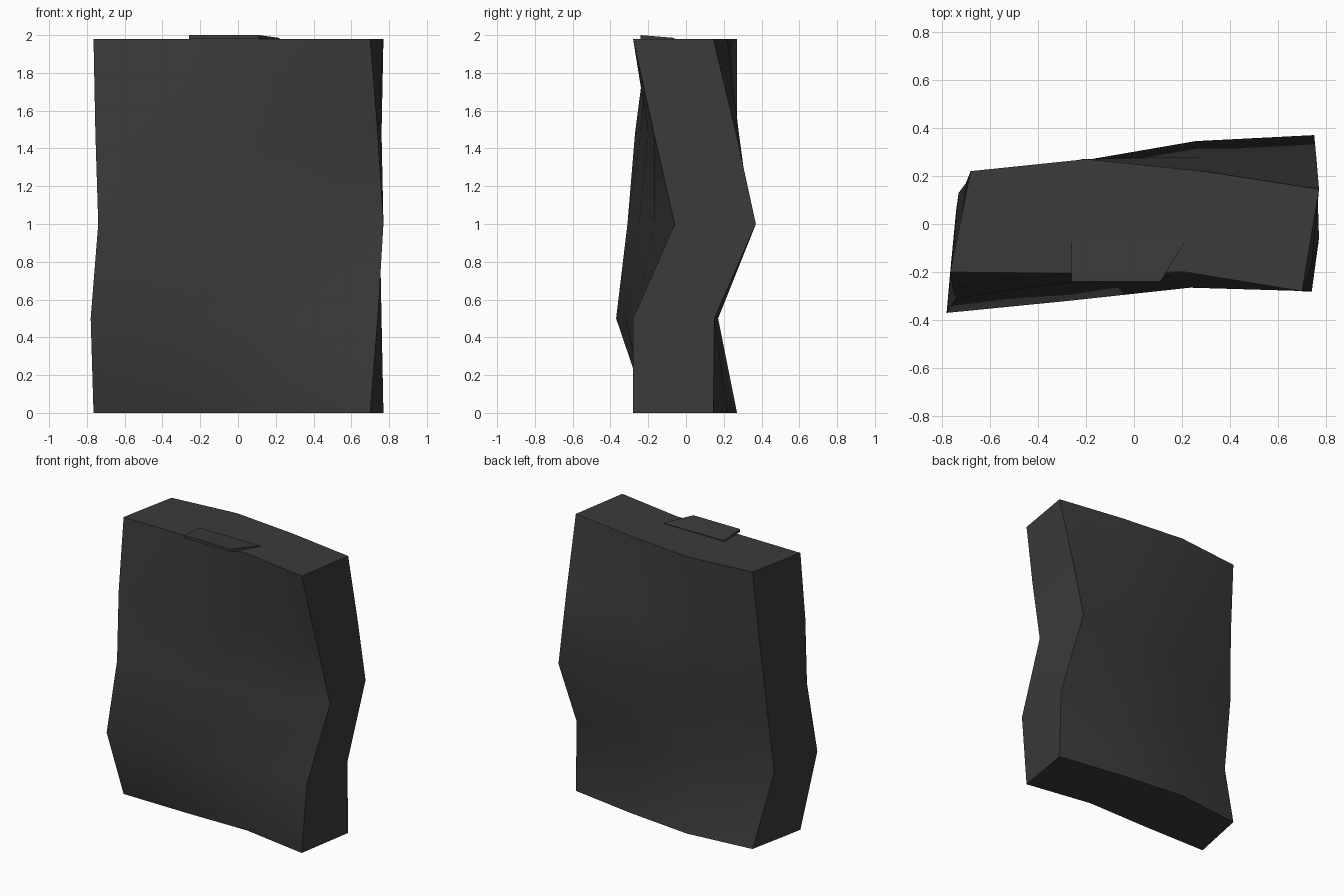
import bpy
import bmesh
import math

default_cube = bpy.data.objects.get("Cube")
if default_cube:
    bpy.data.objects.remove(default_cube, do_unlink=True)

# One dark stone colour for everything
stone_colour = (0.043, 0.043, 0.043, 1.0)
stone = bpy.data.materials.new("dark_stone")
stone.use_nodes = True
stone.diffuse_color = stone_colour
shader = stone.node_tree.nodes["Principled BSDF"]
shader.inputs["Base Color"].default_value = stone_colour
shader.inputs["Roughness"].default_value = 0.8

# Row heights, then for each row the left x, right x and the depth of each column
heights = [0, 0.5, 1, 1.48, 1.98]
front_end = (-0.765, 0.70, [-0.20, -0.205, -0.20, -0.28])
front_rows = [
    front_end,
    (-0.78, 0.74, [-0.37, -0.32, -0.265, -0.28]),
    (-0.74, 0.77, [-0.31, -0.25, -0.17, -0.06]),
    (-0.755, 0.74, [-0.27, -0.24, -0.20, -0.17]),
    front_end,
]
back_end = (-0.68, 0.77, [0.22, 0.27, 0.22, 0.145])
back_rows = [
    back_end,
    (-0.74, 0.76, [0.06, 0.15, 0.17, 0.15]),
    (-0.73, 0.75, [0.13, 0.26, 0.345, 0.37]),
    (-0.70, 0.76, [0.17, 0.27, 0.28, 0.265]),
    back_end,
]


def add_grid(bm, rows):
    """Lay out one wavy sheet of vertices, row by row."""
    grid = []
    for height, (left, right, depths) in zip(heights, rows):
        last = len(depths) - 1
        grid.append([
            bm.verts.new((left + (right - left) * i / last, depth, height))
            for i, depth in enumerate(depths)
        ])
    return grid


def bridge(bm, first, second):
    """Fill the strip of quads between two equal rows of vertices."""
    for i in range(len(first) - 1):
        bm.faces.new((first[i], first[i + 1], second[i + 1], second[i]))


def finish(bm, name, smooth_angle):
    mesh = bpy.data.meshes.new(name)
    bm.to_mesh(mesh)
    bm.free()
    mesh.materials.append(stone)
    part = bpy.data.objects.new(name, mesh)
    bpy.context.collection.objects.link(part)
    bpy.ops.object.select_all(action="DESELECT")
    part.select_set(True)
    bpy.context.view_layer.objects.active = part
    bpy.ops.object.shade_smooth_by_angle(angle=math.radians(smooth_angle))
    return part


# Slab: front and back sheets joined around their borders
bm = bmesh.new()
front = add_grid(bm, front_rows)
back = add_grid(bm, back_rows)
for sheet in (front, back):
    for lower, upper in zip(sheet, sheet[1:]):
        bridge(bm, lower, upper)
for row in (0, -1):
    bridge(bm, front[row], back[row])
for column in (0, -1):
    bridge(bm, [r[column] for r in front], [r[column] for r in back])
bmesh.ops.recalc_face_normals(bm, faces=bm.faces)
finish(bm, "stone_slab", 35)

# Lip: shallow wedge on the top that rises to the front and overhangs it
bm = bmesh.new()
outline = [(-0.26, -0.24, 2), (0.11, -0.24, 2), (0.22, -0.06, 1.985), (-0.26, -0.06, 1.985)]
top = [bm.verts.new(p) for p in outline]
base = [bm.verts.new((x, y, heights[-1])) for x, y, z in outline]
bm.faces.new(top)
bm.faces.new(base)
bridge(bm, top + top[:1], base + base[:1])
bmesh.ops.recalc_face_normals(bm, faces=bm.faces)
finish(bm, "top_lip", 20)
